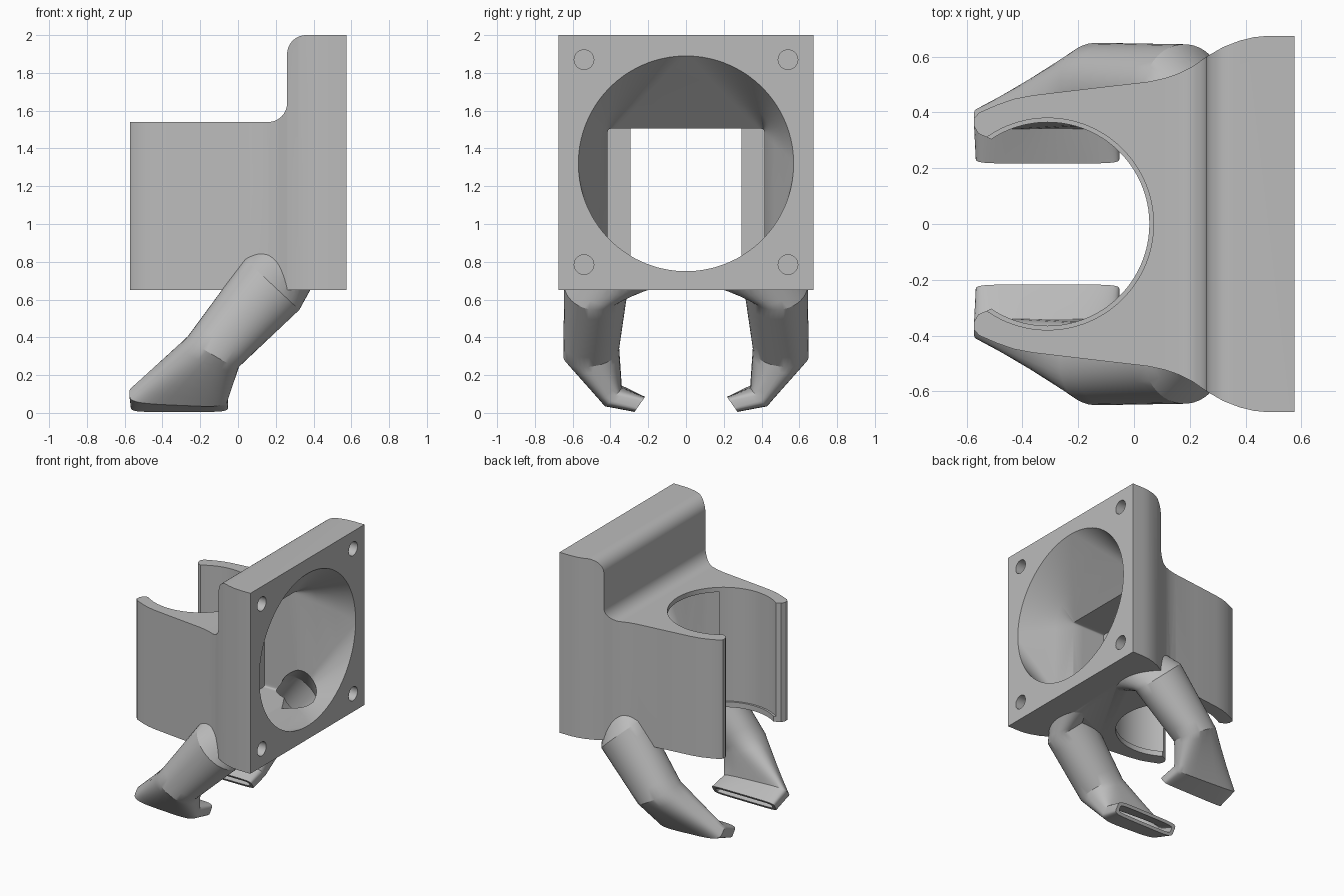
import bpy, bmesh, math
from mathutils import Vector, Matrix

cube = bpy.data.objects.get("Cube")
if cube:
    bpy.data.objects.remove(cube, do_unlink=True)

grey = bpy.data.materials.new("plain grey")
grey.use_nodes = True
grey.diffuse_color = (0.5, 0.5, 0.5, 1)
grey.node_tree.nodes["Principled BSDF"].inputs["Base Color"].default_value = (0.5, 0.5, 0.5, 1)


def finish(name, bm):
    bmesh.ops.recalc_face_normals(bm, faces=bm.faces)
    mesh = bpy.data.meshes.new(name)
    bm.to_mesh(mesh)
    bm.free()
    obj = bpy.data.objects.new(name, mesh)
    bpy.context.collection.objects.link(obj)
    mesh.materials.append(grey)
    return obj


def prism(name, points, push):
    """Extrude a closed outline along a vector."""
    bm = bmesh.new()
    face = bm.faces.new([bm.verts.new(p) for p in points])
    new = bmesh.ops.extrude_face_region(bm, geom=[face])["geom"]
    verts = [g for g in new if isinstance(g, bmesh.types.BMVert)]
    bmesh.ops.translate(bm, verts=verts, vec=push)
    return finish(name, bm)


def cylinder(name, radius, start, end, segments=96):
    start, end = Vector(start), Vector(end)
    axis = end - start
    turn = axis.to_track_quat('Z', 'Y').to_matrix().to_4x4()
    bm = bmesh.new()
    bmesh.ops.create_cone(bm, cap_ends=True, segments=segments, radius1=radius, radius2=radius,
                          depth=axis.length, matrix=Matrix.Translation((start + end) / 2) @ turn)
    return finish(name, bm)


def section(ring, side, count):
    """Rounded outline from a centre, two half axes and a squareness."""
    centre, u, v, power = ring
    points = []
    for i in range(count):
        a = math.tau * (i + 0.5) / count
        c, s = math.cos(a), math.sin(a)
        c = math.copysign(abs(c) ** (2 / power), c)
        s = math.copysign(abs(s) ** (2 / power), s)
        p = Vector(centre) + Vector(u) * c + Vector(v) * s
        points.append(Vector((p.x, p.y * side, p.z)))
    return points


def loft(name, rings, side=1, count=40, steps=6):
    """Skin the sections with ruled surfaces and cap both ends."""
    outlines = [section(ring, side, count) for ring in rings]
    rows = [outlines[0]]
    for a, b in zip(outlines, outlines[1:]):
        rows += [[p.lerp(q, k / steps) for p, q in zip(a, b)] for k in range(1, steps + 1)]
    bm = bmesh.new()
    loops = [[bm.verts.new(p) for p in row] for row in rows]
    for a, b in zip(loops, loops[1:]):
        for i in range(count):
            j = (i + 1) % count
            bm.faces.new((a[i], a[j], b[j], b[i]))
    bm.faces.new(loops[0])
    bm.faces.new(loops[-1])
    bmesh.ops.triangulate(bm, faces=bm.faces)
    return finish(name, bm)


def combine(target, tool, operation):
    mod = target.modifiers.new("cut", 'BOOLEAN')
    mod.operation, mod.object, mod.solver = operation, tool, 'EXACT'
    bpy.context.view_layer.objects.active = target
    bpy.ops.object.modifier_apply(modifier=mod.name)
    bpy.data.objects.remove(tool, do_unlink=True)


def arc(cx, cz, r, start, end, steps=10):
    angles = [math.radians(start + (end - start) * i / steps) for i in range(steps + 1)]
    return [(cx + r * math.cos(a), cz + r * math.sin(a)) for a in angles]


# Plan outline of plate and clamp arms
half = [(.575, .675), (.48, .675), (.43, .67), (.38, .658), (.32, .635), (.26, .6),
        (.21, .565), (.16, .54), (.11, .523), (.05, .51), (-.15, .487), (-.36, .462),
        (-.43, .449), (-.49, .428), (-.555, .4), (-.573, .38), (-.573, .35),
        (-.558, .324), (-.53, .312), (-.46, .28), (-.4, .1)]
outline = half + [(x, -y) for x, y in reversed(half)]
body = prism("fan_mount", [(x, y, .65) for x, y in outline], (0, 0, 1.35))

# Side outline gives the step and its fillets
side_view = [(.7, .6), (.7, 2.0)] + arc(.36, 1.9, .1, 90, 180) + arc(.16, 1.64, .1, 0, -90)
side_view += [(-.7, 1.54), (-.7, .6)]
combine(body, prism("side_shape", [(x, -1, z) for x, z in side_view], (0, 2, 0)), 'INTERSECT')

# Air ducts: round root, bent tube, flat mouth, hollowed by a smaller copy
duct = [((.28, .29, .82), (-.14, 0, .10), (.05, .13, .13), 2),
        ((.18, .475, .68), (-.145, 0, .135), (0, .17, 0), 2),
        ((-.13, .502, .325), (-.135, 0, .08), (0, .148, -.02), 2.2),
        ((-.315, .385, .09), (-.26, 0, .012), (0, .045, -.05), 4),
        ((-.31, .245, .045), (-.258, 0, 0), (0, .028, -.04), 6)]
shrink = [(.82, .82), (.82, .82), (.8, .8), (.88, .55), (.9, .55)]
hollow = [(c, Vector(u) * a, Vector(v) * b, p) for (c, u, v, p), (a, b) in zip(duct, shrink)]
last = hollow[-1]
hollow.append((Vector(last[0]) + Vector((0, -.06, -.02)),) + last[1:])
for side in (1, -1):
    combine(body, loft("duct", duct, side), 'UNION')
for side in (1, -1):
    combine(body, loft("duct_passage", hollow, side), 'DIFFERENCE')

# Air chamber from rectangular window to round fan opening
window = ((0, .415, 0), (0, 0, .395), 60)
opening = ((0, .57, 0), (0, 0, .57), 2)
chamber = [((-.07, 0, 1.11),) + window, ((.2, 0, 1.11),) + window,
           ((.575, 0, 1.32),) + opening, ((.62, 0, 1.32),) + opening]
combine(body, loft("air_chamber", chamber, count=96, steps=3), 'DIFFERENCE')

# Clamp bore with a small lower lip
combine(body, cylinder("bore", .38, (-.31, 0, .69), (-.31, 0, 1.8), 128), 'DIFFERENCE')
combine(body, cylinder("lip_bore", .365, (-.31, 0, .62), (-.31, 0, .8), 128), 'DIFFERENCE')

# Blind screw holes
for y in (-.54, .54):
    for z in (.785, 1.87):
        combine(body, cylinder("screw_hole", .052, (.37, y, z), (.6, y, z), 32), 'DIFFERENCE')

# Shading
bpy.ops.object.select_all(action='DESELECT')
body.select_set(True)
bpy.context.view_layer.objects.active = body
bpy.ops.object.shade_smooth_by_angle(angle=math.radians(28))
